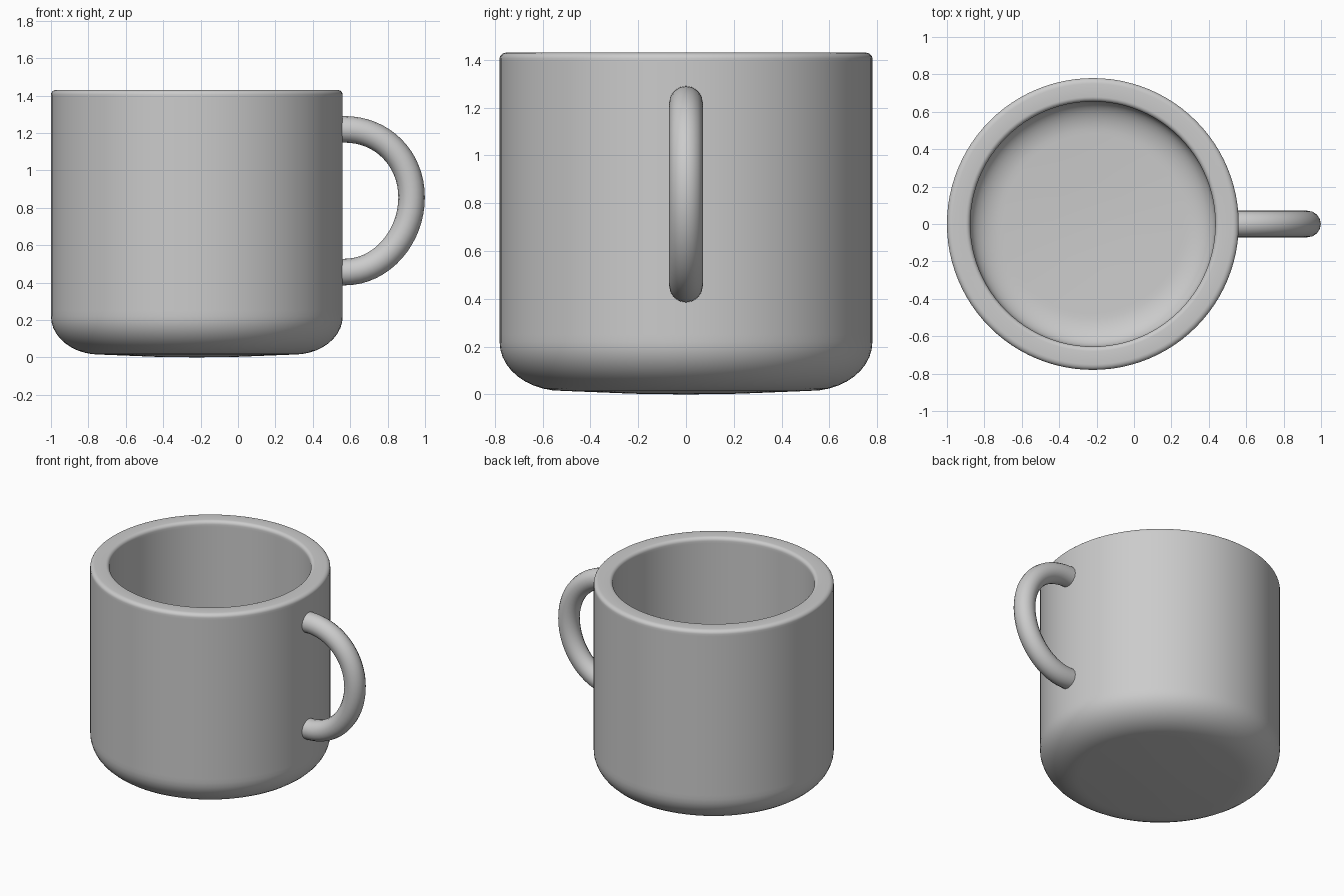
import bpy, bmesh, math
from mathutils import Vector

if "Cube" in bpy.data.objects:
    bpy.data.objects.remove(bpy.data.objects["Cube"])

CX, R, RI, H = -0.22, 0.78, 0.655, 1.43


def corner(cx, cz, rx, rz, a0, a1, n):
    """Elliptical arc of (radius, height) profile points."""
    return [(cx + rx * math.cos(math.radians(a0 + (a1 - a0) * i / n)),
             cz + rz * math.sin(math.radians(a0 + (a1 - a0) * i / n)))
            for i in range(n + 1)]


def lathe(name, profile, segments):
    """Spin a profile that starts and ends on the axis."""
    bm = bmesh.new()
    verts = [bm.verts.new((r, 0, z)) for r, z in profile]
    edges = [bm.edges.new(p) for p in zip(verts, verts[1:])]
    bmesh.ops.spin(bm, geom=verts + edges, cent=(0, 0, 0), axis=(0, 0, 1),
                   angle=math.tau, steps=segments, use_duplicate=False)
    bmesh.ops.remove_doubles(bm, verts=bm.verts, dist=1e-4)
    bmesh.ops.recalc_face_normals(bm, faces=bm.faces)
    mesh = bpy.data.meshes.new(name)
    bm.to_mesh(mesh)
    bm.free()
    mesh.shade_smooth()
    obj = bpy.data.objects.new(name, mesh)
    bpy.context.collection.objects.link(obj)
    return obj


# Cup body: rounded base, straight wall, softened rim, hollow inside
profile = [(0, 0), (0.22, 0.003)]
profile += corner(0.52, 0.22, R - 0.52, 0.205, -90, 0, 10)
profile += [(R, 0.25), (R, 0.8), (R, H - 0.04)]
profile += corner(R - 0.03, H - 0.025, 0.03, 0.025, 0, 90, 5)
profile += corner(RI + 0.025, H - 0.025, 0.025, 0.025, 90, 180, 5)
profile += [(RI, H - 0.04), (RI, 0.8), (RI, 0.27)]
profile += corner(0.48, 0.25, RI - 0.48, 0.11, 0, -90, 10)
profile += [(0.22, 0.128), (0, 0.125)]
body = lathe("cup_body", profile, 96)
body.location.x = CX

# Handle: round tube along a D-shaped path, ends sunk into the wall
curve = bpy.data.curves.new("handle", 'CURVE')
curve.dimensions = '3D'
curve.bevel_depth = 0.071
curve.bevel_resolution = 6
curve.resolution_u = 16
curve.use_fill_caps = True
spline = curve.splines.new('BEZIER')
path = [((0.51, 0, 1.219), (0.05, 0, 0)), ((0.57, 0, 1.219), (0.20, 0, 0)),
        ((0.928, 0, 0.855), (0, 0, -0.21)), ((0.57, 0, 0.456), (-0.20, 0, 0)),
        ((0.51, 0, 0.456), (-0.05, 0, 0))]
spline.bezier_points.add(len(path) - 1)
for i, (p, (co, tan)) in enumerate(zip(spline.bezier_points, path)):
    p.handle_left_type = p.handle_right_type = 'FREE'
    co, tan = Vector(co), Vector(tan)
    p.co = co
    p.handle_left = co - (tan * 0.1 if i == 1 else tan)
    p.handle_right = co + (tan * 0.1 if i == 3 else tan)
spline.use_smooth = True
handle = bpy.data.objects.new("handle", curve)
bpy.context.collection.objects.link(handle)
